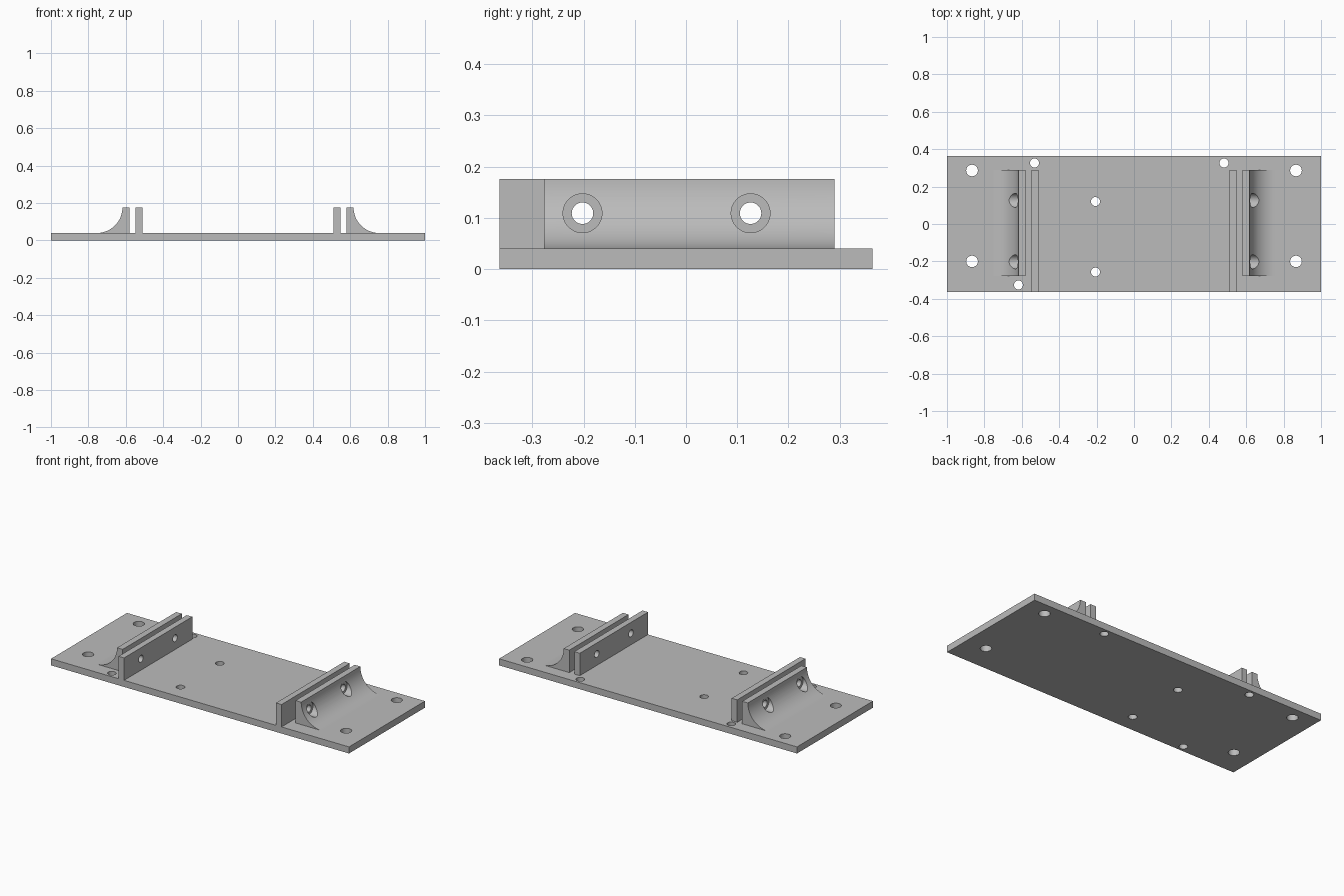
import bpy, bmesh
from math import cos, sin, pi
from mathutils import Matrix, Vector

cube = bpy.data.objects.get("Cube")
if cube:
    bpy.data.objects.remove(cube, do_unlink=True)

grey = bpy.data.materials.new("light grey")
grey.use_nodes = True
COLOR = (0.5, 0.5, 0.5, 1)
grey.diffuse_color = COLOR
grey.node_tree.nodes["Principled BSDF"].inputs["Base Color"].default_value = COLOR

THICK, TOP = 0.04, 0.176           # plate thickness, bracket height
HALF_Y = 0.364
HOLE_Y, HOLE_Z = (-0.202, 0.126), 0.109


def finish(name, bm):
    bmesh.ops.recalc_face_normals(bm, faces=bm.faces)
    mesh = bpy.data.meshes.new(name)
    bm.to_mesh(mesh)
    bm.free()
    mesh.materials.append(grey)
    obj = bpy.data.objects.new(name, mesh)
    bpy.context.collection.objects.link(obj)
    return obj


def extrude_xz(name, profile, y0, y1):
    """Extrude an x-z outline along y."""
    bm = bmesh.new()
    face = bm.faces.new([bm.verts.new((x, y0, z)) for x, z in profile])
    out = bmesh.ops.extrude_face_region(bm, geom=[face])
    moved = [v for v in out["geom"] if isinstance(v, bmesh.types.BMVert)]
    bmesh.ops.translate(bm, verts=moved, vec=(0, y1 - y0, 0))
    return finish(name, bm)


def drill(obj, holes, axis):
    """Cut (centre, radius, depth) cylinders out of obj, then bake the result."""
    bm = bmesh.new()
    turn = Vector((0, 0, 1)).rotation_difference(Vector(axis)).to_matrix().to_4x4()
    for centre, radius, depth in holes:
        bmesh.ops.create_cone(bm, cap_ends=True, segments=40, radius1=radius,
                              radius2=radius, depth=depth,
                              matrix=Matrix.Translation(centre) @ turn)
    cutter = finish("drill_cutter", bm)
    cutter.hide_render = True
    mod = obj.modifiers.new("holes", "BOOLEAN")
    mod.operation, mod.solver, mod.object = "DIFFERENCE", "EXACT", cutter
    graph = bpy.context.evaluated_depsgraph_get()
    baked = bpy.data.meshes.new_from_object(obj.evaluated_get(graph))
    obj.modifiers.clear()
    obj.data = baked
    bpy.data.objects.remove(cutter, do_unlink=True)


def smooth(obj):
    bpy.ops.object.select_all(action="DESELECT")
    obj.select_set(True)
    bpy.context.view_layer.objects.active = obj
    bpy.ops.object.shade_smooth_by_angle(angle=pi / 6)


# Base plate with corner and small mounting holes
plate = extrude_xz("base_plate", [(-1, 0), (1, 0), (1, THICK), (-1, THICK)], -HALF_Y, HALF_Y)
corners = [(x, y, 0.031) for x in (-0.866, 0.866) for y in (-0.2, 0.286)]
small = [(x, y, 0.024) for x, y in ((-0.532, 0.326), (0.481, 0.326), (-0.206, 0.12),
                                    (-0.206, -0.257), (-0.618, -0.326))]
drill(plate, [((x, y, 0.02), r, 0.2) for x, y, r in corners + small], (0, 0, 1))
smooth(plate)

# Paired walls on each side: plain inner wall, filleted outer bracket
R = TOP - THICK
FACE = 0.618
for side, s in (("left", 1), ("right", -1)):
    through = [((s * 0.56, y, HOLE_Z), 0.021, 0.4) for y in HOLE_Y]

    wall = extrude_xz(side + "_inner_wall",
                      [(s * x, z) for x, z in ((0.51, THICK), (0.547, THICK),
                                               (0.547, TOP), (0.51, TOP))],
                      -HALF_Y, 0.29)
    drill(wall, through, (1, 0, 0))
    smooth(wall)

    arc = [(FACE + R - R * cos(i * pi / 48), TOP - R * sin(i * pi / 48)) for i in range(25)]
    outline = [(0.58, THICK), (0.58, TOP)] + arc
    bracket = extrude_xz(side + "_outer_bracket", [(s * x, z) for x, z in outline], -0.277, 0.29)
    # Flat-bottomed screw head recesses, then the screw holes
    drill(bracket, [((s * (FACE + 0.1), y, HOLE_Z), 0.038, 0.2) for y in HOLE_Y], (1, 0, 0))
    drill(bracket, through, (1, 0, 0))
    smooth(bracket)
